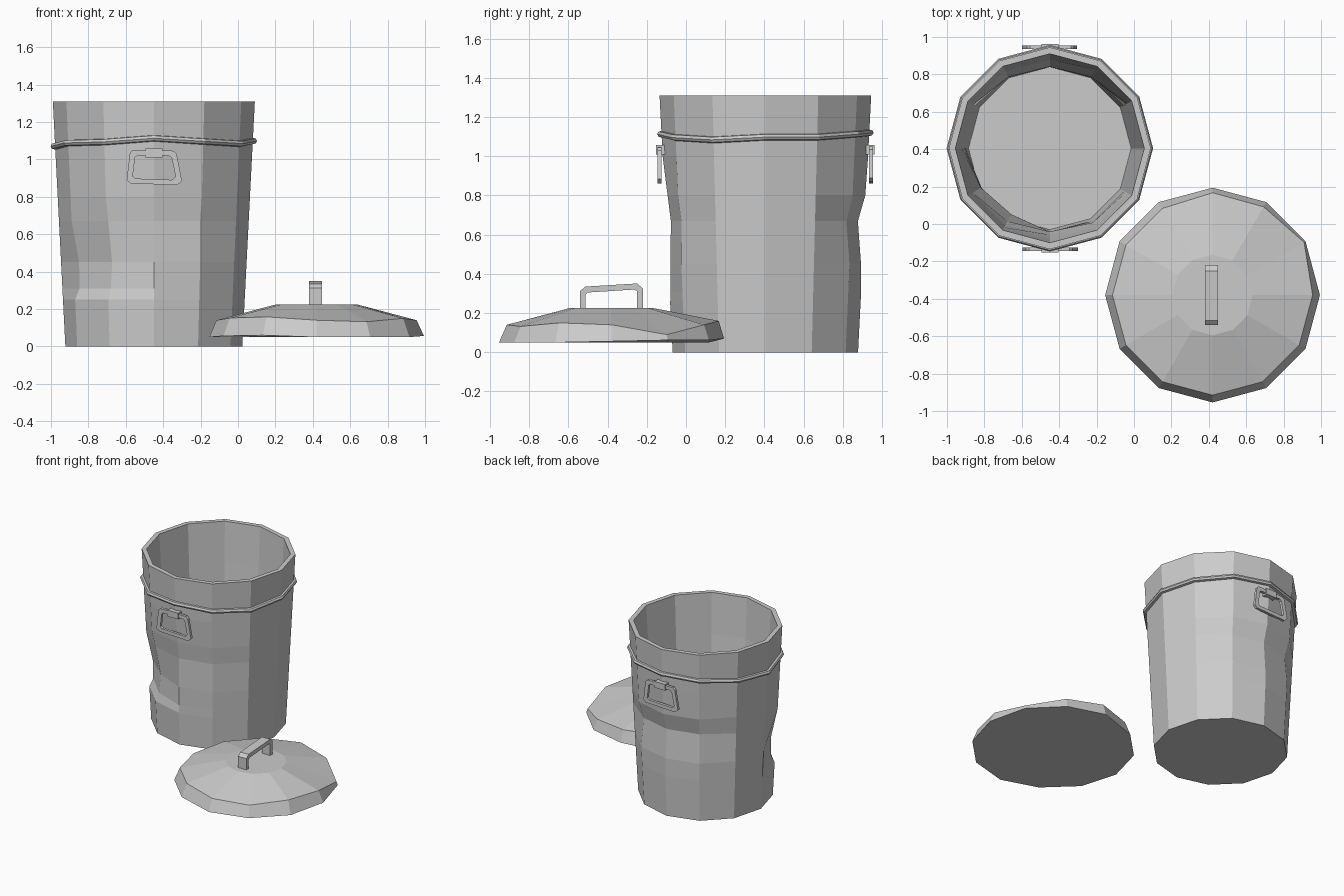
import bpy, bmesh
from math import cos, sin, radians

if "Cube" in bpy.data.objects:
    bpy.data.objects.remove(bpy.data.objects["Cube"])

N = 12
BIN = (-0.45, 0.405)
LID = (0.42, -0.38)


def ring(c, r, z, dr={}, dz={}):
    """Twelve-sided ring; dr / dz nudge single corners (index = angle / 30)."""
    pts = []
    for k in range(N):
        a, rr = radians(30 * k), r + dr.get(k, 0)
        pts.append((c[0] + rr * cos(a), c[1] + rr * sin(a), z + dz.get(k, 0)))
    return pts


def loft(name, rings, closed=False):
    """Skin a list of equal-length loops; cap the ends or close the tube."""
    bm = bmesh.new()
    rows = [[bm.verts.new(p) for p in r] for r in rings]
    n = len(rows[0])
    pairs = list(zip(rows, rows[1:])) + ([(rows[-1], rows[0])] if closed else [])
    for a, b in pairs:
        for i in range(n):
            j = (i + 1) % n
            bm.faces.new((a[i], a[j], b[j], b[i]))
    if not closed:
        bm.faces.new(rows[0])
        bm.faces.new(rows[-1])
    bmesh.ops.recalc_face_normals(bm, faces=bm.faces[:])
    me = bpy.data.meshes.new(name)
    bm.to_mesh(me)
    bm.free()
    ob = bpy.data.objects.new(name, me)
    bpy.context.collection.objects.link(ob)
    return ob


# Bin body: dented tapered shell with an inner wall
dents = [
    (0.00, {}),
    (0.25, {}),
    (0.31, {7: -0.03, 8: -0.03, 9: -0.005}),
    (0.45, {7: -0.035, 8: -0.05, 9: -0.012, 3: -0.008}),
    (0.67, {8: -0.02, 9: -0.025, 10: -0.012, 2: -0.03, 3: -0.035, 4: -0.03}),
    (0.80, {9: -0.015, 3: -0.004}),
    (1.00, {}),
    (1.31, {}),
]
outer = [ring(BIN, 0.473 + 0.067 * z / 1.31, z, d) for z, d in dents]
inner = [ring(BIN, 0.435 + 0.070 * z / 1.31, max(z, 0.03), d) for z, d in reversed(dents)]
loft("bin_body", outer + inner)

# Wavy raised band below the rim
wave = {0: 0.0, 1: 0.0, 2: 0.015, 3: 0.022, 4: 0.01, 5: -0.01, 6: -0.028,
        7: -0.01, 8: -0.005, 9: 0.015, 10: -0.002, 11: -0.014}
loft("bin_band", [ring(BIN, r, z, dz=wave) for r, z in
                  ((0.515, 1.078), (0.545, 1.085), (0.552, 1.098), (0.545, 1.112), (0.515, 1.116))],
     closed=True)

# Side handles: bail ring, hinge tab and mount, front and back
out = [(-0.145, 0.89), (-0.125, 0.872), (0.125, 0.862), (0.15, 0.885),
       (0.122, 1.03), (0.105, 1.046), (-0.112, 1.05), (-0.128, 1.035)]
for side, s in (("front", 1), ("back", -1)):
    def place(x, d, z):
        return (BIN[0] + s * x, BIN[1] - s * d, z)

    def loop(f, d):
        return [place(x * f, d, 0.957 + (z - 0.957) * (f - 0.08 * (f < 1))) for x, z in out]

    loft(side + "_handle", [loop(1, 0.53), loop(1, 0.55), loop(0.78, 0.55), loop(0.78, 0.53)],
         closed=True)
    loft(side + "_handle_tab", [[place(x, d, z) for x, z in
                                 ((-0.045, 1.01), (0.045, 1.01), (0.045, 1.058), (-0.045, 1.058))]
                                for d in (0.505, 0.557)])

# Lid: battered rim, sloping cone and flat crown
loft("lid", [
    ring(LID, 0.574, 0.05, dz={0: 0.006, 1: 0.012, 2: 0.012, 3: 0.02, 7: 0.006, 8: 0.01}),
    ring(LID, 0.535, 0.14, {1: 0.03, 2: 0.01, 3: 0.012},
         {1: -0.05, 3: 0.02, 4: 0.015, 5: 0.01, 7: 0.012, 8: 0.018, 10: -0.008, 11: 0.01}),
    ring(LID, 0.215, 0.225),
])

# Lid handle: bent flat strip
strip = [(-0.54, 0.20), (-0.54, 0.312), (-0.515, 0.335), (-0.25, 0.351), (-0.22, 0.326), (-0.22, 0.20),
         (-0.25, 0.20), (-0.25, 0.312), (-0.265, 0.32), (-0.50, 0.305), (-0.512, 0.295), (-0.512, 0.20)]
loft("lid_handle", [[(x, y, z) for y, z in strip] for x in (0.38, 0.45)])
